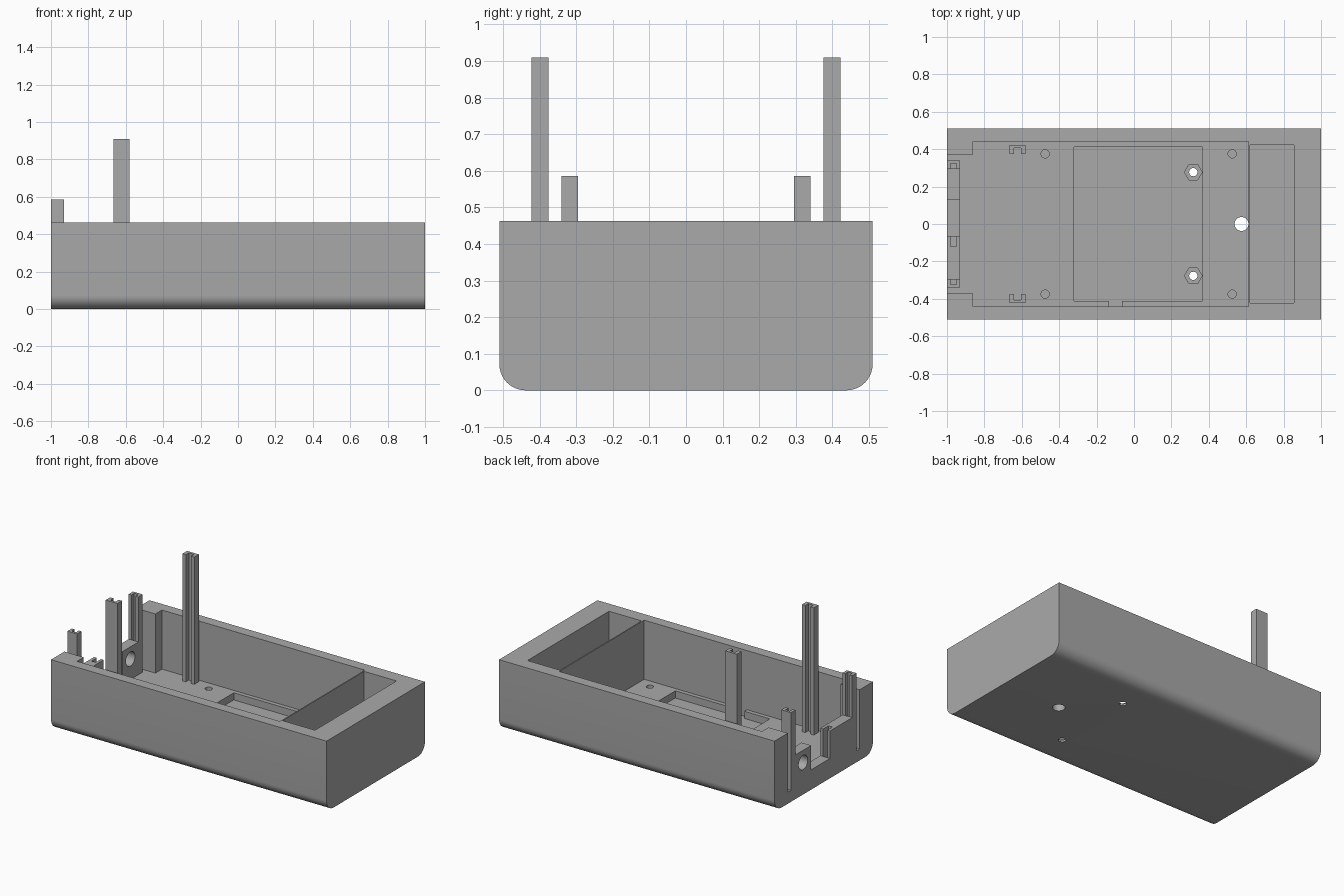
import bpy, bmesh, math

if "Cube" in bpy.data.objects:
    bpy.data.objects.remove(bpy.data.objects["Cube"])

grey = bpy.data.materials.new("plain grey")
grey.diffuse_color = (0.4, 0.4, 0.4, 1)
grey.use_nodes = True
grey.node_tree.nodes["Principled BSDF"].inputs["Base Color"].default_value = grey.diffuse_color

RIM, FLOOR, SINK = 0.463, 0.075, 0.06


def prism(name, pts, lo, hi, axis="Z"):
    """Extrude a 2D outline: (x, y) along Z, or (y, z) along X."""
    bm = bmesh.new()
    place = (lambda p, h: (p[0], p[1], h)) if axis == "Z" else (lambda p, h: (h, p[0], p[1]))
    face = bm.faces.new([bm.verts.new(place(p, lo)) for p in pts])
    ext = bmesh.ops.extrude_face_region(bm, geom=[face])
    step = (0, 0, hi - lo) if axis == "Z" else (hi - lo, 0, 0)
    bmesh.ops.translate(bm, verts=[v for v in ext["geom"] if isinstance(v, bmesh.types.BMVert)], vec=step)
    bmesh.ops.recalc_face_normals(bm, faces=bm.faces)
    me = bpy.data.meshes.new(name)
    bm.to_mesh(me)
    bm.free()
    me.materials.append(grey)
    ob = bpy.data.objects.new(name, me)
    bpy.context.collection.objects.link(ob)
    return ob


def rect(x0, x1, y0, y1):
    return [(x0, y0), (x1, y0), (x1, y1), (x0, y1)]


def ring(cx, cy, r, n):
    return [(cx + r * math.cos(2 * math.pi * i / n), cy + r * math.sin(2 * math.pi * i / n)) for i in range(n)]


def cut(ob, pts, lo, hi, axis="Z"):
    """Subtract a prism from an object."""
    cutter = prism("cutter", pts, lo, hi, axis)
    cutter.hide_render = True
    mod = ob.modifiers.new("cut", "BOOLEAN")
    mod.operation, mod.solver, mod.object = "DIFFERENCE", "EXACT", cutter
    bpy.context.view_layer.objects.active = ob
    bpy.ops.object.modifier_apply(modifier=mod.name)
    bpy.data.objects.remove(cutter)


def smooth(ob):
    bpy.ops.object.select_all(action="DESELECT")
    ob.select_set(True)
    bpy.context.view_layer.objects.active = ob
    bpy.ops.object.shade_smooth_by_angle(angle=math.radians(30))


# Case body with rounded lower long edges
R, W, N = 0.072, 0.51, 10
arc = [(W - R + R * math.sin(a), R - R * math.cos(a)) for a in (math.pi / 2 * i / N for i in range(N + 1))]
outline = arc + [(W, RIM), (-W, RIM)] + [(-y, z) for y, z in reversed(arc)]
case = prism("case", outline, -1, 1, "X")

# Main cavity, open through the left end
half = [(-1.1, 0.372), (-0.86, 0.372), (-0.86, 0.44), (0.612, 0.44)]
cut(case, half + [(x, -y) for x, y in reversed(half)], FLOOR, 0.6)
# End compartment behind the thin divider
cut(case, rect(0.62, 0.855, -0.423, 0.423), FLOOR, 0.6)
# Floor recess with a cable notch
cut(case, [(-0.32, -0.413), (-0.135, -0.413), (-0.135, -0.44), (-0.065, -0.44), (-0.065, -0.413),
           (0.367, -0.413), (0.367, 0.413), (-0.32, 0.413)], 0.028, 0.2)
# Nut pockets, screw holes and blind corner holes
for s in (1, -1):
    cut(case, ring(0.317, s * 0.277, 0.047, 6), 0.012, 0.1)
    cut(case, ring(0.317, s * 0.277, 0.022, 24), -0.1, 0.1)
    for x in (-0.475, 0.525):
        cut(case, ring(x, s * 0.375, 0.022, 24), 0.035, 0.2)
# Cable hole
cut(case, ring(0.575, 0, 0.037, 32), -0.1, 0.2)
smooth(case)


def rail(name, x0, x1, outer, inner, s, top):
    """Upright post with a groove facing the middle."""
    g0, g1 = x0 + (x1 - x0) * 0.28, x1 - (x1 - x0) * 0.28
    deep = inner + (outer - inner) * 0.65
    pts = [(x0, inner), (x0, outer), (x1, outer), (x1, inner), (g1, inner), (g1, deep), (g0, deep), (g0, inner)]
    prism(name, [(x, s * y) for x, y in pts], SINK, top)


for s, side in ((1, "back"), (-1, "front")):
    rail("tall_rail_" + side, -0.665, -0.58, 0.422, 0.375, s, 0.91)
    rail("end_rail_" + side, -1, -0.93, 0.34, 0.295, s, 0.585)

# End wall with a round port
port_wall = prism("port_wall", rect(-1, -0.93, 0.13, 0.296), SINK, 0.29)
cut(port_wall, ring(0.213, 0.21, 0.047, 32), -1.1, -0.8, "X")
smooth(port_wall)
# Low sill and grooved end wall
prism("low_sill", rect(-1, -0.93, -0.066, 0.131), SINK, 0.13)
prism("grooved_wall", [(-1, -0.065), (-1, -0.296), (-0.93, -0.296), (-0.93, -0.065),
                       (-0.95, -0.065), (-0.95, -0.12), (-0.98, -0.12), (-0.98, -0.065)], SINK, 0.31)
